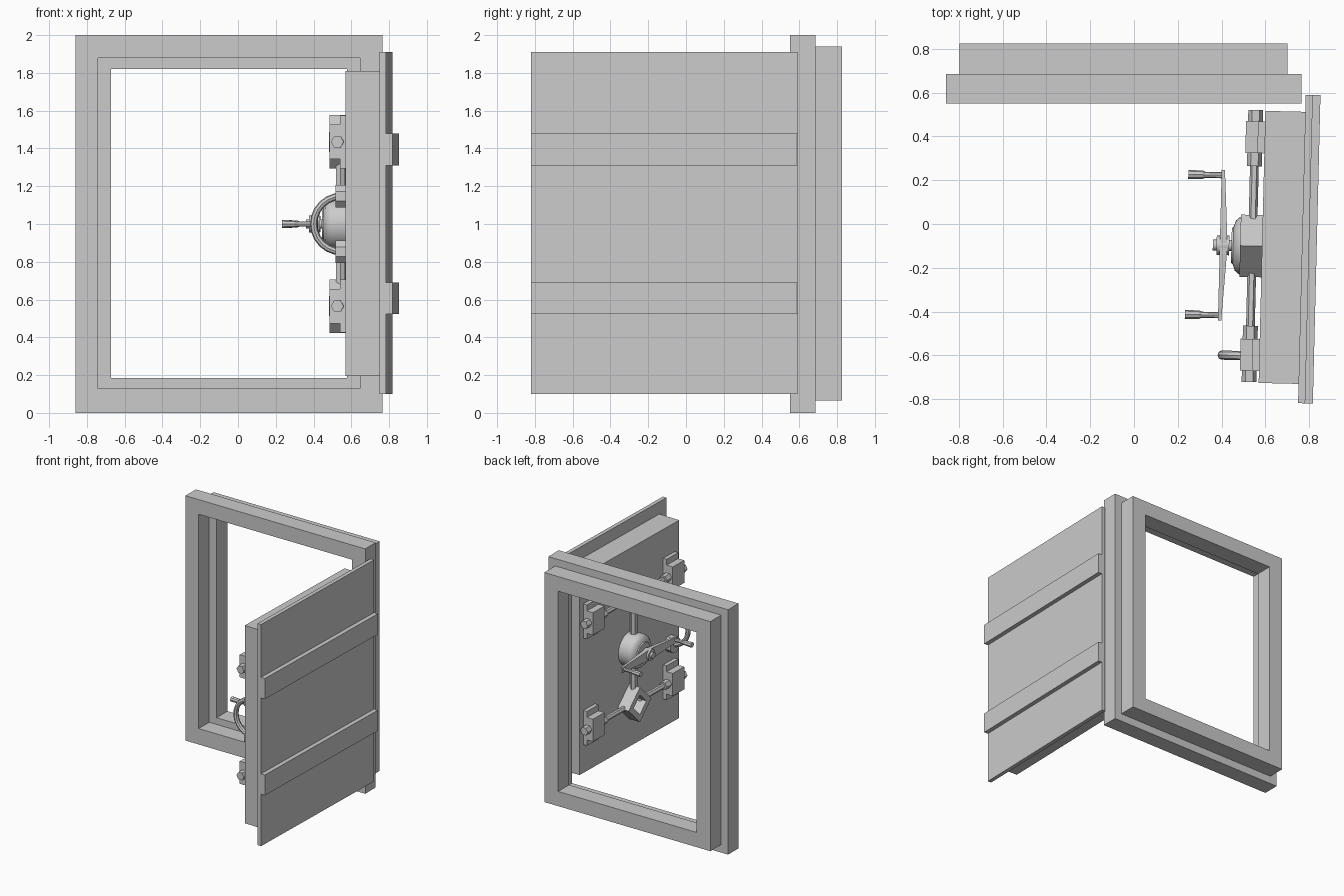
import bpy, bmesh, math
from mathutils import Matrix, Vector

if "Cube" in bpy.data.objects:
    bpy.data.objects.remove(bpy.data.objects["Cube"])

# Door space: x outward from the panel face, y along the width, opened a bit past 90 degrees
DOOR = Matrix.Translation((0.80, -0.115, 0)) @ Matrix.Rotation(math.radians(-1.42), 4, 'Z')
# Hardware space: x = distance from the inner door face (mirrored), y from door middle
def hw(d, y, z):
    return Vector((-0.215 - d, y + 0.008, z))


def finish(name, bm, matrix=DOOR, smooth=False):
    bmesh.ops.recalc_face_normals(bm, faces=bm.faces[:])
    me = bpy.data.meshes.new(name)
    bm.to_mesh(me)
    bm.free()
    ob = bpy.data.objects.new(name, me)
    bpy.context.collection.objects.link(ob)
    ob.matrix_world = matrix
    if smooth:
        bpy.ops.object.select_all(action='DESELECT')
        ob.select_set(True)
        bpy.context.view_layer.objects.active = ob
        bpy.ops.object.shade_smooth_by_angle(angle=math.radians(35))
    return ob


def box(name, lo, hi):
    lo, hi = Vector(lo), Vector(hi)
    bm = bmesh.new()
    size = Vector([abs(v) for v in hi - lo])
    bmesh.ops.create_cube(bm, size=1, matrix=Matrix.Translation((lo + hi) / 2) @ Matrix.Diagonal(size).to_4x4())
    return finish(name, bm)


def loft(name, loops, closed=False, smooth=False, matrix=DOOR):
    """Skin a list of equal-sized point loops; cap the ends or join them up."""
    bm = bmesh.new()
    rings = [[bm.verts.new(p) for p in loop] for loop in loops]
    n, m = len(rings[0]), len(rings)
    for i in range(m if closed else m - 1):
        a, b = rings[i], rings[(i + 1) % m]
        for k in range(n):
            bm.faces.new((a[k], a[(k + 1) % n], b[(k + 1) % n], b[k]))
    if not closed:
        bm.faces.new(rings[0])
        bm.faces.new(rings[-1])
    return finish(name, bm, matrix, smooth)


def turned(name, base, axis, profile, sides=6, smooth=False, phase=0.0):
    """Round part: profile of (distance along axis, radius)."""
    axis = Vector(axis)
    u = Vector((0, 0, 1)) if abs(axis.z) < 0.5 else Vector((0, 1, 0))
    v = axis.cross(u)
    angles = [2 * math.pi * k / sides + phase for k in range(sides)]
    loops = [[base + axis * t + r * (math.cos(a) * u + math.sin(a) * v) for a in angles] for t, r in profile]
    return loft(name, loops, smooth=smooth)


# Stepped wall frame
def rect(half, z0, z1, y):
    c = -0.0475
    return [(c - half, y, z0), (c + half, y, z0), (c + half, y, z1), (c - half, y, z1)]

for name, ho, zo, hi, zi, y0, y1 in (
        ("front_frame", 0.8125, (0, 2), 0.6925, (0.13, 1.88), 0.55, 0.685),
        ("rear_frame", 0.75, (0.065, 1.94), 0.625, (0.185, 1.82), 0.685, 0.825)):
    loft(name, [rect(ho, *zo, y0), rect(ho, *zo, y1), rect(hi, *zi, y1), rect(hi, *zi, y0)],
         closed=True, matrix=Matrix.Identity(4))

# Door leaf: thin outer panel, thick plug, two outside straps
box("door_panel", (-0.0325, -0.705, 0.10), (0, 0.705, 1.91))
box("door_plug", (-0.215, -0.617, 0.195), (-0.0325, 0.627, 1.81))
for z in (0.6075, 1.395):
    box("door_strap", (-0.001, -0.706, z - 0.084), (0.035, 0.705, z + 0.084))

# Lock hub and crank spindle
OUT, P30 = (-1, 0, 0), math.pi / 2
turned("lock_hub", hw(0, 0, 1), OUT,
       [(0, 0.135), (0.085, 0.135), (0.105, 0.13), (0.122, 0.115), (0.132, 0.085), (0.14, 0.08)], 24, True)
turned("spindle", hw(0.135, 0, 1), OUT, [(0, 0.025), (0.09, 0.025)], 12, True)
turned("spindle_collar", hw(0.15, 0, 1), OUT, [(0, 0.045), (0.058, 0.045)], 12, True)

# Two-ended crank lever, thick in the middle, with grips
def lever_section(y, back, half):
    return [hw(back, y, 1 - half), hw(back, y, 1 + half), hw(0.193, y, 1 + half), hw(0.193, y, 1 - half)]

loft("crank_lever", [lever_section(-0.345, 0.178, 0.02), lever_section(-0.04, 0.16, 0.042),
                     lever_section(0.04, 0.16, 0.042), lever_section(0.345, 0.178, 0.02)])
for s in (-1, 1):
    turned("crank_grip", hw(0.178, s * 0.32, 1), OUT,
           [(0, 0.014), (0.09, 0.014), (0.10, 0.019), (0.167, 0.021)], 8)

for sz in (-1, 1):
    zl = 1 + sz * 0.435
    # Diamond-shaped cam block with a square hole
    def diamond(r, d):
        return [hw(d, 0, zl + r), hw(d, r, zl), hw(d, 0, zl - r), hw(d, -r, zl)]
    loft("cam_block", [diamond(0.142, 0), diamond(0.142, 0.1), diamond(0.08, 0.1), diamond(0.08, 0)], closed=True)

    # Vertical link rod from hub to cam
    turned("link_rod", hw(0.042, 0, 1 + sz * 0.1), (0, 0, sz), [(0, 0.028), (0.25, 0.028)], 6)

    # Locking bolts with their guides on both edges
    for sy in (-1, 1):
        turned("bolt_rod", hw(0.044, sy * 0.07, zl), (0, sy, 0), [(0, 0.02), (0.31, 0.02)], 6, phase=P30)
        turned("bolt", hw(0.044, sy * 0.365, zl), (0, sy, 0), [(0, 0.034), (0.257, 0.034)], 6, phase=P30)
        box("guide_plate", hw(0, sy * 0.425, zl - 0.14), hw(0.032, sy * 0.57, zl + 0.14))
        box("guide_block", hw(0, sy * 0.425, zl - 0.092), hw(0.087, sy * 0.57, zl + 0.092))

    # Feet of the pull handle
    turned("handle_foot", hw(0, -0.502, 1 + sz * 0.147), OUT, [(0, 0.065), (0.055, 0.065)], 8, phase=math.pi / 8)

# Half-round pull handle
loops = []
for i in range(13):
    a = math.pi * i / 12 - math.pi / 2
    loops.append([hw(0.025 + (0.147 + 0.019 * math.cos(b)) * math.cos(a), -0.502 + 0.021 * math.sin(b),
                     1 + (0.147 + 0.019 * math.cos(b)) * math.sin(a))
                  for b in [math.pi * k / 4 for k in range(8)]])
loft("pull_handle", loops, smooth=True)
